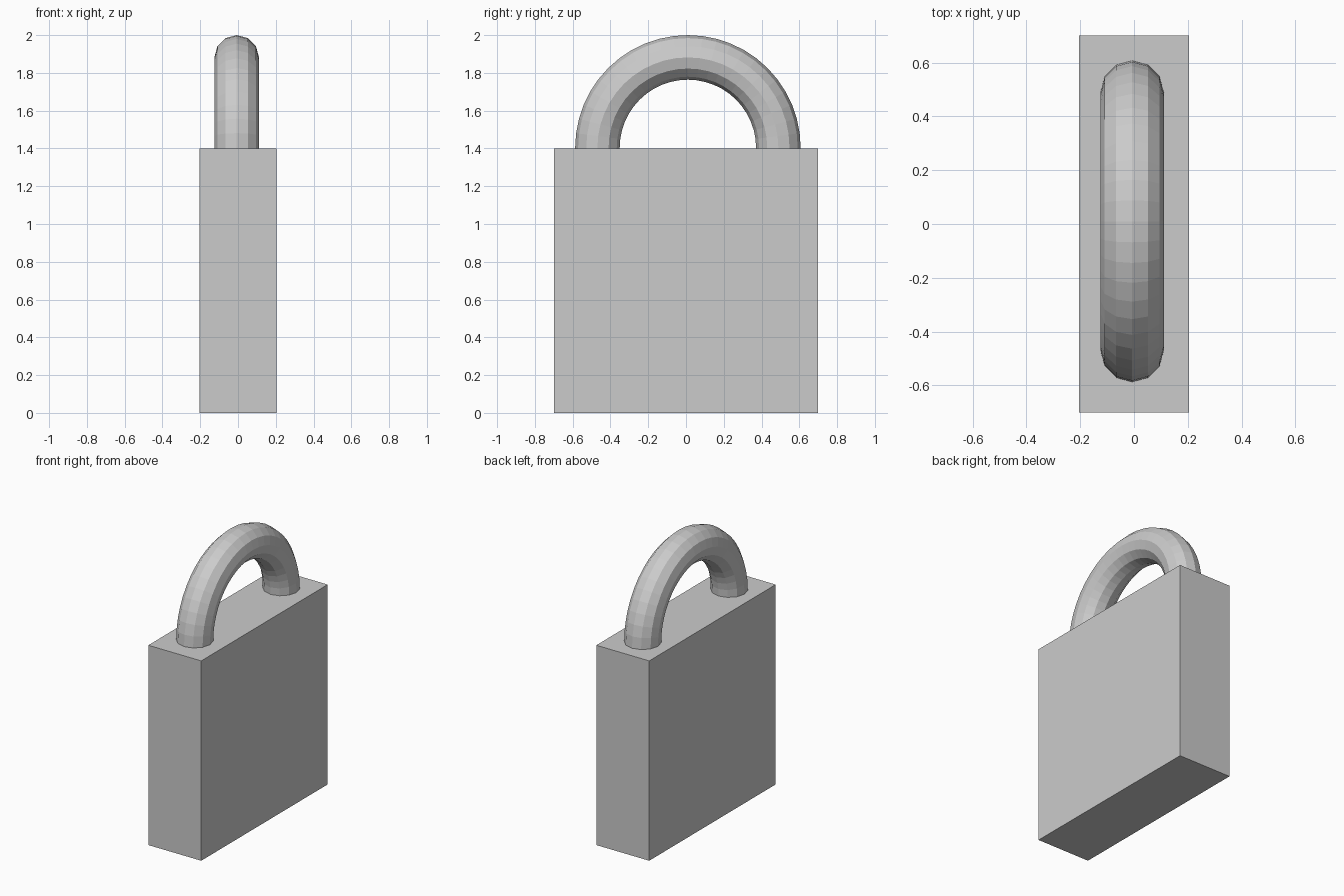
import bpy
import math

if "Cube" in bpy.data.objects:
    bpy.data.objects.remove(bpy.data.objects["Cube"])

# Padlock body: plain rectangular block
bpy.ops.mesh.primitive_cube_add(size=1, location=(0, 0, 0.70))
body = bpy.context.object
body.name = "lock_body"
body.scale = (0.41, 1.40, 1.40)

# Shackle: faceted ring whose lower half is sunk into the body
bpy.ops.mesh.primitive_torus_add(
    major_segments=48, minor_segments=12,
    major_radius=0.479, minor_radius=0.118,
    location=(-0.007, 0.01, 1.403),
    rotation=(0, math.radians(90), 0))
shackle = bpy.context.object
shackle.name = "shackle"
